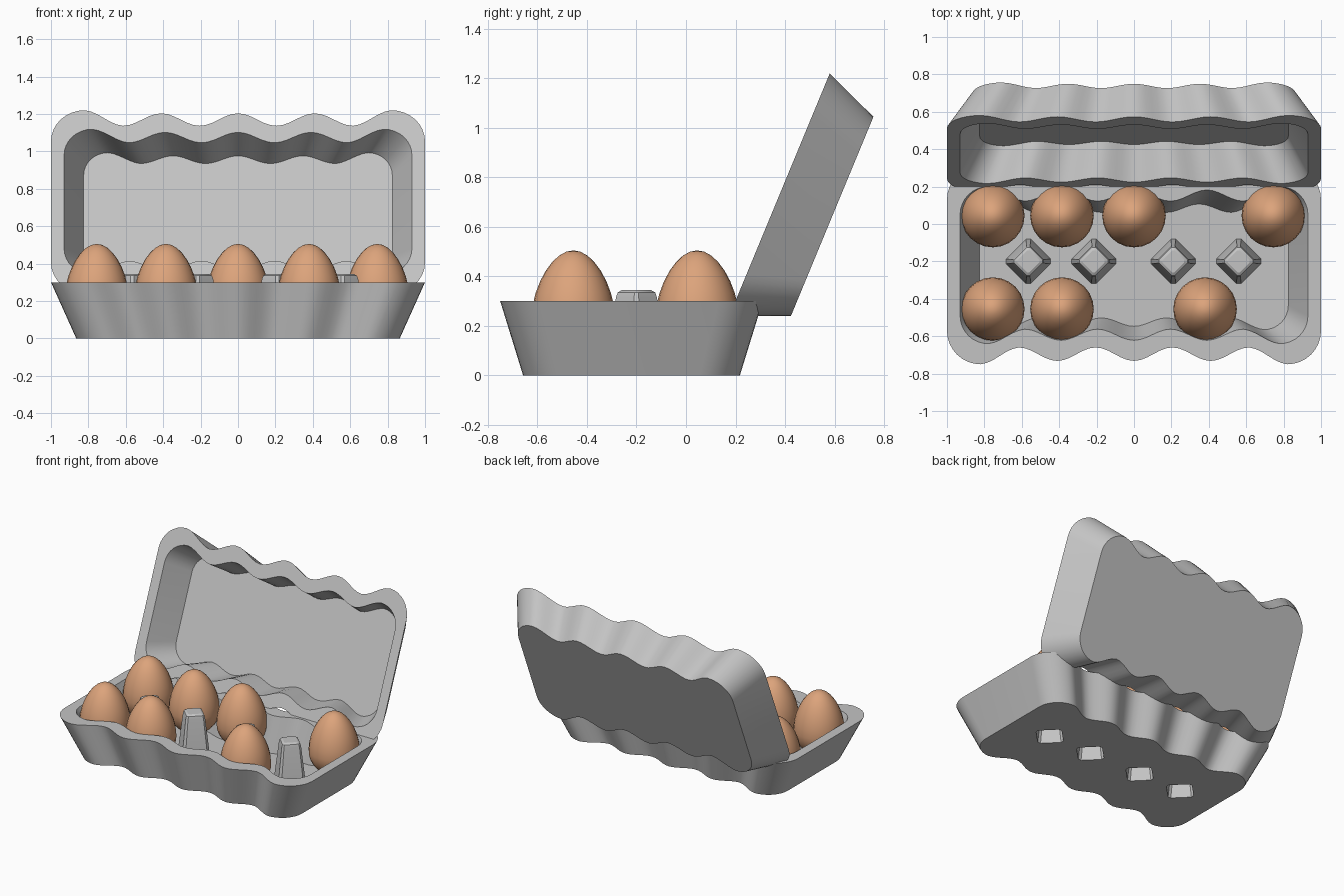
import bpy, bmesh, math
from math import cos, sin, pi

if "Cube" in bpy.data.objects:
    bpy.data.objects.remove(bpy.data.objects["Cube"])


def material(name, rgb):
    m = bpy.data.materials.new(name)
    m.diffuse_color = (*rgb, 1)
    m.use_nodes = True
    m.node_tree.nodes["Principled BSDF"].inputs["Base Color"].default_value = m.diffuse_color
    return m


GREY = material("pulp grey", (0.55, 0.55, 0.55))
SHELL = material("egg shell", (0.72, 0.37, 0.20))


def finish(name, bm, mat, angle=30):
    bmesh.ops.recalc_face_normals(bm, faces=bm.faces)
    me = bpy.data.meshes.new(name)
    bm.to_mesh(me)
    bm.free()
    ob = bpy.data.objects.new(name, me)
    bpy.context.collection.objects.link(ob)
    me.materials.append(mat)
    smooth(ob, angle)
    return ob


def smooth(ob, angle=30):
    bpy.ops.object.select_all(action='DESELECT')
    ob.select_set(True)
    bpy.context.view_layer.objects.active = ob
    bpy.ops.object.shade_smooth_by_angle(angle=math.radians(angle))


def loft(bm, rings):
    """Skin a list of equal-length rings and cap both ends."""
    vs = [[bm.verts.new(p) for p in r] for r in rings]
    n = len(vs[0])
    for a, b in zip(vs, vs[1:]):
        for i in range(n):
            j = (i + 1) % n
            bm.faces.new((a[i], a[j], b[j], b[i]))
    bm.faces.new(vs[0][::-1])
    bm.faces.new(vs[-1])


def scalloped(hx, hy, z, r, amp):
    """Rounded rectangle whose long sides carry five bumps."""
    a = hx - r
    half = []
    for i in range(9):                        # right rounded corner
        t = pi / 2 * i / 8
        half.append((a + r * cos(t), hy - r + r * sin(t)))
    for i in range(1, 48):                    # wavy long side
        x = a - 2 * a * i / 48
        dip = amp * (1 - cos(4 * pi * x / a)) / 2
        dip += 0.018 * min(1, (a - abs(x)) / (a / 4))
        half.append((x, hy - dip))
    for i in range(9):                        # left rounded corner
        t = pi / 2 + pi / 2 * i / 8
        half.append((-a + r * cos(t), hy - r + r * sin(t)))
    return [(x, y, z) for x, y in half] + [(-x, -y, z) for x, y in half]


def diamond(cx, cy, r, z):
    """Square standing on a corner, corners slightly cut."""
    c = 0.1 * r
    pts = []
    for k in range(4):
        t = k * pi / 2
        for s in (-c, c):
            u = r - c
            pts.append((cx + u * cos(t) - s * sin(t), cy + u * sin(t) + s * cos(t), z))
    return pts


def shell(name, height, floor, y_base, y_floor):
    bm = bmesh.new()
    loft(bm, [scalloped(0.865, y_base, 0, 0.16, 0.06),
              scalloped(1.0, 0.53, height, 0.18, 0.072),
              scalloped(0.93, 0.42, height, 0.15, 0.06),
              scalloped(0.825, y_floor, floor, 0.13, 0.045)])
    return finish(name, bm, GREY)


CY = -0.22
POSTS = (-0.565, -0.215, 0.21, 0.56)

# tray, with openings under the hollow posts
tray = shell("tray", 0.30, 0.05, 0.4375, 0.345)
tray.location.y = CY
bm = bmesh.new()
for x in POSTS:
    loft(bm, [diamond(x, 0.02, 0.12, -0.1), diamond(x, 0.02, 0.12, 0.15)])
cutter = finish("post_hole_cutter", bm, GREY)
cutter.location.y = CY
cutter.hide_render = True
mod = tray.modifiers.new("holes", 'BOOLEAN')
mod.operation, mod.solver, mod.object = 'DIFFERENCE', 'EXACT', cutter
bpy.context.view_layer.update()
bpy.context.view_layer.objects.active = tray
bpy.ops.object.modifier_apply(modifier=mod.name)
bpy.data.objects.remove(cutter)
smooth(tray)

# lid, same form but shallower, swung open
lid = shell("lid", 0.23, 0.035, 0.435, 0.365)
lid.rotation_euler.x = math.radians(67.5)
lid.location = (0, 0.59, 0.642)

# hollow divider posts
for i, x in enumerate(POSTS):
    bm = bmesh.new()
    loft(bm, [diamond(x, -0.2, r, z) for r, z in
              ((0.07, 0.31), (0.12, 0.003), (0.138, 0.01),
               (0.092, 0.315), (0.084, 0.335), (0.065, 0.345))])
    finish(f"post_{i + 1}", bm, GREY)

# eggs, blunt end down
EGGS = [(-0.755, 0.045), (-0.385, 0.045), (0.0, 0.045), (0.745, 0.045),
        (-0.755, -0.455), (-0.385, -0.455), (0.38, -0.455)]
for i, (x, y) in enumerate(EGGS):
    bm = bmesh.new()
    bmesh.ops.create_uvsphere(bm, u_segments=24, v_segments=16, radius=1)
    for v in bm.verts:
        h = v.co.z
        w = 0.17 * (1 - 0.13 * max(h, 0) ** 1.5)
        v.co = (v.co.x * w, v.co.y * w, 0.225 + h * (0.28 if h > 0 else 0.17))
    egg = finish(f"egg_{i + 1}", bm, SHELL, 60)
    egg.location = (x, y, 0)
